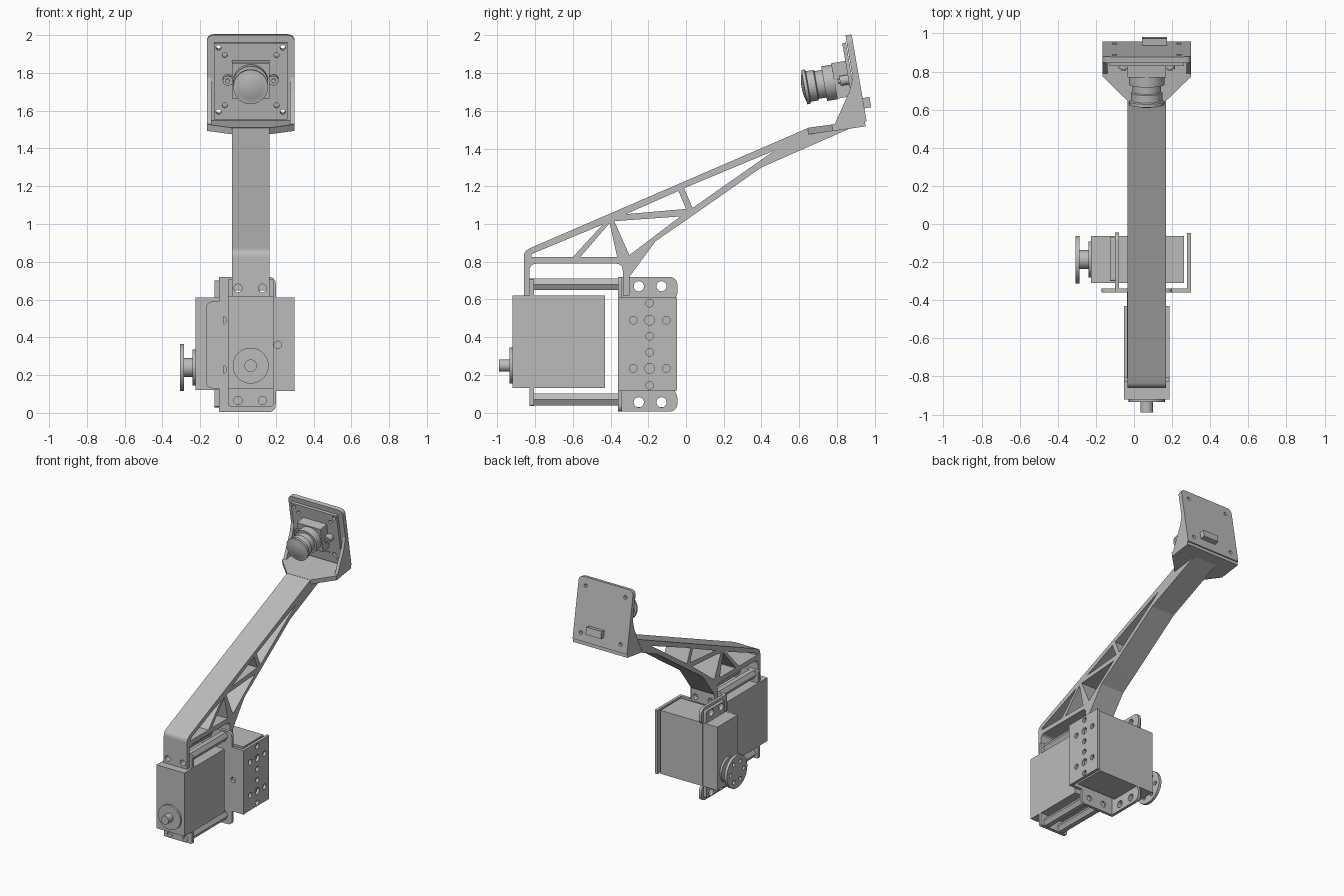
import bpy, bmesh, math
from mathutils import Matrix, Vector

if "Cube" in bpy.data.objects:
    bpy.data.objects.remove(bpy.data.objects["Cube"], do_unlink=True)

grey = bpy.data.materials.new("plain_grey")
grey.use_nodes = True
COLOUR = (0.5, 0.5, 0.5, 1)
grey.diffuse_color = COLOUR
grey.node_tree.nodes["Principled BSDF"].inputs["Base Color"].default_value = COLOUR

# Local drawing planes: extrusion goes along +x, -y and out of the tilted panel
SIDE = Matrix(((0, 0, 1, 0), (1, 0, 0, 0), (0, 1, 0, 0), (0, 0, 0, 1)))
FRONT = Matrix.Rotation(math.pi / 2, 4, "X")
PANEL = Matrix.Translation((0.067, 0.885, 1.77)) @ Matrix.Rotation(math.radians(99.8), 4, "X")


def finish(name, bm, matrix, smooth=False):
    mesh = bpy.data.meshes.new(name)
    bm.transform(matrix)
    bmesh.ops.recalc_face_normals(bm, faces=bm.faces)
    bm.to_mesh(mesh)
    bm.free()
    mesh.materials.clear()
    mesh.materials.append(grey)
    ob = bpy.data.objects.new(name, mesh)
    bpy.context.collection.objects.link(ob)
    if smooth:
        bpy.ops.object.select_all(action="DESELECT")
        ob.select_set(True)
        bpy.context.view_layer.objects.active = ob
        bpy.ops.object.shade_smooth_by_angle(angle=math.radians(35))
    return ob


def rounded(points):
    """Outline whose points may carry a corner radius as third value."""
    out = []
    for i, p in enumerate(points):
        c = Vector(p[:2])
        if len(p) < 3:
            out.append(c)
            continue
        a = c + (Vector(points[i - 1][:2]) - c).normalized() * p[2]
        b = c + (Vector(points[(i + 1) % len(points)][:2]) - c).normalized() * p[2]
        for k in range(7):
            t = k / 6
            out.append(a * (1 - t) ** 2 + c * 2 * t * (1 - t) + b * t * t)
    return out


def circle(x, y, r, n=20):
    return [(x + r * math.cos(math.tau * k / n), y + r * math.sin(math.tau * k / n)) for k in range(n)]


def rect(x0, y0, x1, y1, r=None):
    corners = [(x0, y0), (x1, y0), (x1, y1), (x0, y1)]
    return [c + (r,) for c in corners] if r else corners


def plate(name, outline, holes, start, thick, matrix):
    """Flat part with cut-outs, extruded from start along the local normal."""
    cu = bpy.data.curves.new(name, "CURVE")
    cu.dimensions, cu.fill_mode, cu.extrude = "2D", "BOTH", thick / 2
    for loop in [rounded(outline)] + holes:
        sp = cu.splines.new("POLY")
        sp.points.add(len(loop) - 1)
        for q, p in zip(sp.points, loop):
            q.co = (p[0], p[1], 0, 1)
        sp.use_cyclic_u = True
    tmp = bpy.data.objects.new(name + "_tmp", cu)
    mesh = bpy.data.meshes.new_from_object(tmp)
    bm = bmesh.new()
    bm.from_mesh(mesh)
    bpy.data.objects.remove(tmp)
    bpy.data.curves.remove(cu)
    bpy.data.meshes.remove(mesh)
    bmesh.ops.remove_doubles(bm, verts=bm.verts, dist=1e-5)
    for f in bm.faces:
        f.material_index = 0
        f.smooth = False
    return finish(name, bm, matrix @ Matrix.Translation((0, 0, start + thick / 2)))


def box(name, lo, hi, matrix=Matrix()):
    lo, hi = Vector(lo), Vector(hi)
    bm = bmesh.new()
    bmesh.ops.create_cube(bm, size=1)
    size = Matrix.Diagonal((*(hi - lo), 1))
    return finish(name, bm, matrix @ Matrix.Translation((lo + hi) / 2) @ size)


def turned(name, profile, x, y, matrix, sides=32):
    """Stack of (radius, height) rings around the local normal at x, y."""
    bm = bmesh.new()
    rings = [[bm.verts.new((*p, h)) for p in circle(x, y, r, sides)] for r, h in profile]
    for a, b in zip(rings, rings[1:]):
        for k in range(sides):
            n = (k + 1) % sides
            bm.faces.new((a[k], a[n], b[n], b[k]))
    bm.faces.new(rings[0])
    bm.faces.new(rings[-1])
    return finish(name, bm, matrix, smooth=sides > 8)


CX = 0.067            # centre line of arm and camera
BOLTS = (0.0, 0.13)   # bolt columns

# Truss arm with both mounting legs
arm_outline = [(-0.86, 0.62), (-0.86, 0.855, 0.03), (-0.82, 0.875, 0.02), (0.65, 1.51),
               (0.90, 1.545), (0.90, 1.52), (0.40, 1.30), (0, 1.02), (-0.16, 0.91),
               (-0.30, 0.72), (-0.30, 0.62), (-0.335, 0.62), (-0.335, 0.79, 0.04),
               (-0.83, 0.79, 0.04), (-0.83, 0.62)]
windows = [[(-0.82, 0.825), (-0.60, 0.825), (-0.44, 0.998), (-0.82, 0.84)],
           [(-0.56, 0.825), (-0.365, 0.825), (-0.405, 1.005)],
           [(-0.38, 1.015), (-0.30, 0.835), (-0.03, 1.04)],
           [(-0.32, 1.052), (0, 1.08), (-0.04, 1.175)],
           [(0.035, 1.085), (0.47, 1.39), (-0.01, 1.19)]]
arm = plate("truss_arm", arm_outline, windows, -0.033, 0.2, SIDE)
for x in BOLTS:
    cutter = turned("bolt_cutter", [(0.022, 0.25), (0.022, 0.95)], x, 0.66, FRONT)
    cutter.hide_render = True
    mod = arm.modifiers.new("bolt_hole", "BOOLEAN")
    mod.operation, mod.object, mod.solver = "DIFFERENCE", cutter, "EXACT"
    bpy.context.view_layer.objects.active = arm
    bpy.ops.object.modifier_apply(modifier=mod.name)
    bpy.data.objects.remove(cutter)

# Front servo: case, mounting flange, output shaft
box("front_servo_case", (-0.053, -0.92, 0.13), (0.187, -0.43, 0.62))
flange_holes = [circle(x, z, 0.022) for x in BOLTS for z in (0.065, 0.66)]
plate("front_servo_flange", rect(-0.053, 0.035, 0.187, 0.71, 0.012), flange_holes, 0.805, 0.025, FRONT)
turned("front_servo_shaft", [(0.095, 0.92), (0.095, 0.935), (0.033, 0.935), (0.033, 0.99)], CX, 0.25, FRONT)
for x in BOLTS:
    for z in (0.07, 0.68):
        turned("hex_spacer", [(0.036, 0.35), (0.036, 0.81)], x, z, FRONT, 6)

# Angle bracket: front face, tabbed side and perforated side
bracket = [(-0.17, 0.13, 0.04), (-0.10, 0.13), (-0.10, 0.005), (0.20, 0.005, 0.04),
           (0.20, 0.115), (0.30, 0.115), (0.30, 0.61), (0.20, 0.61), (0.20, 0.72, 0.04),
           (-0.10, 0.72), (-0.10, 0.59), (-0.17, 0.59, 0.04)]
face_holes = [circle(-0.08, z, 0.02) for z in (0.23, 0.49)] + [circle(0.21, 0.36, 0.02)]
plate("bracket_face", bracket, flange_holes + face_holes, 0.338, 0.022, FRONT)
tabs = [(-0.355, 0.005), (-0.045, 0.005, 0.05), (-0.045, 0.105, 0.04), (-0.06, 0.12),
        (-0.06, 0.605), (-0.045, 0.62, 0.02), (-0.045, 0.72, 0.05), (-0.355, 0.72)]
tab_holes = [circle(y, z, 0.027) for y in (-0.25, -0.13) for z in (0.055, 0.67)]
plate("bracket_tab_side", tabs, tab_holes, -0.10, 0.022, SIDE)
side_holes = [circle(-0.193, z, r) for z, r in ((0.145, 0.02), (0.235, 0.026), (0.32, 0.02),
                                                (0.405, 0.02), (0.49, 0.026), (0.58, 0.02))]
side_holes += [circle(y, z, 0.02) for y in (-0.28, -0.105) for z in (0.235, 0.49)]
plate("bracket_perforated_side", rect(-0.36, 0.118, -0.047, 0.61), side_holes, 0.278, 0.022, SIDE)

# Rear servo: case, flange, output hub and round horn
box("rear_servo_case", (-0.225, -0.31, 0.12), (0.262, -0.062, 0.61))
plate("rear_servo_flange", rect(-0.30, 0.03, -0.07, 0.70, 0.012), tab_holes, -0.125, 0.024, SIDE)
turned("rear_servo_hub", [(0.095, -0.225), (0.095, -0.24), (0.05, -0.24), (0.05, -0.285)], -0.187, 0.24, SIDE)
horn_holes = [circle(-0.187 + 0.08 * math.cos(a), 0.24 + 0.08 * math.sin(a), 0.016, 12)
              for a in (k * math.tau / 6 for k in range(6))]
plate("round_horn", circle(-0.187, 0.24, 0.125, 48), horn_holes, -0.306, 0.021, SIDE)

# Flared floor joining arm and camera panel, sloping up to the back
floor_tilt = Matrix.Translation((0, 0.65, 1.475)) @ Matrix.Rotation(math.atan(0.14), 4, "X")
plate("flared_floor", [(-0.033, 0), (0.167, 0), (0.30, 0.13), (0.30, 0.305), (-0.165, 0.305), (-0.165, 0.13)],
      [], 0, 0.035, floor_tilt)
for x in (-0.165, 0.275):
    plate("panel_gusset", [(0.78, 1.51), (0.95, 1.535), (0.885, 1.78), (0.865, 1.70)], [], x, 0.025, SIDE)

# Camera panel, circuit board and rear connector
corners = [circle(u, v, 0.014, 12) for u in (-0.17, 0.17) for v in (-0.175, 0.17)]
inner = [circle(u, v, 0.014, 12) for u in (-0.137, 0.137) for v in (-0.14, 0.13)]
plate("camera_panel", [(-0.232, -0.235), (0.233, -0.235), (0.233, 0.233, 0.04), (-0.232, 0.233, 0.04)],
      corners, -0.033, 0.033, PANEL)
plate("circuit_board", rect(-0.195, -0.215, 0.195, 0.195), corners + inner, 0.004, 0.02, PANEL)
box("rear_connector", (-0.025, -0.165, -0.07), (0.105, -0.11, -0.03), PANEL)
for k in range(4):
    box("board_pin", (0.0 + k * 0.027, -0.142, 0.02), (0.015 + k * 0.027, -0.13, 0.028), PANEL)

# Lens holder with screw ears, and the turned lens
box("lens_holder", (-0.1, -0.09, 0.02), (0.1, 0.1, 0.10), PANEL)
box("lens_holder_bar", (-0.125, -0.022, 0.02), (0.125, 0.022, 0.065), PANEL)
for u in (-0.122, 0.122):
    turned("holder_ear", [(0.026, 0.02), (0.026, 0.07), (0.012, 0.07), (0.012, 0.08)], u, 0, PANEL, 20)
turned("lens", [(0.093, 0.10), (0.093, 0.155), (0.074, 0.155), (0.074, 0.195), (0.082, 0.2),
                (0.082, 0.24), (0.092, 0.245), (0.092, 0.262), (0.08, 0.262), (0.06, 0.269),
                (0.035, 0.274), (0.01, 0.276)], 0, 0, PANEL, 40)
